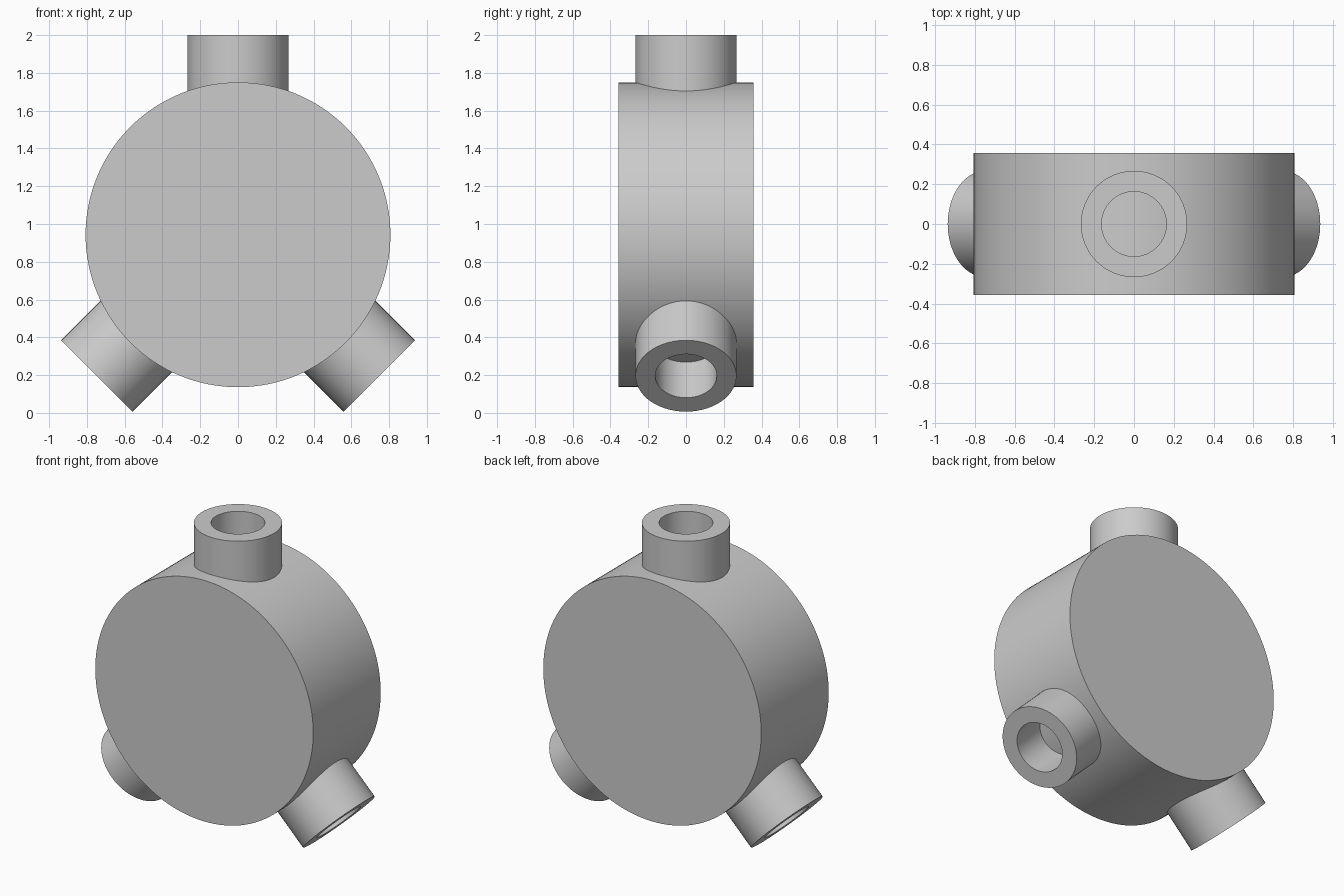
import bpy, bmesh, math
from mathutils import Matrix, Vector

cube = bpy.data.objects.get("Cube")
if cube:
    bpy.data.objects.remove(cube, do_unlink=True)

CENTRE = Vector((0, 0, 0.943))
DRUM_R, DRUM_DEPTH = 0.807, 0.714
TUBE_R, BORE_R = 0.267, 0.163
TUBE_START, TUBE_END = 0.7, 1.057   # distances from the drum axis

# Single plain material
grey = bpy.data.materials.new("plain_grey")
grey.use_nodes = True
colour = (0.6, 0.6, 0.6, 1)
grey.diffuse_color = colour
grey.node_tree.nodes["Principled BSDF"].inputs["Base Color"].default_value = colour


def finish(name, bm, matrix):
    """Turn a bmesh into a placed, smooth-shaded object."""
    bmesh.ops.recalc_face_normals(bm, faces=bm.faces)
    bm.transform(matrix)
    mesh = bpy.data.meshes.new(name)
    bm.to_mesh(mesh)
    bm.free()
    mesh.materials.append(grey)
    obj = bpy.data.objects.new(name, mesh)
    bpy.context.collection.objects.link(obj)
    bpy.ops.object.select_all(action="DESELECT")
    obj.select_set(True)
    bpy.context.view_layer.objects.active = obj
    bpy.ops.object.shade_smooth_by_angle(angle=math.radians(30))
    return obj


# Round drum body lying along y
bm = bmesh.new()
bmesh.ops.create_cone(bm, cap_ends=True, segments=128, radius1=DRUM_R,
                      radius2=DRUM_R, depth=DRUM_DEPTH)
finish("drum_body", bm, Matrix.Translation(CENTRE) @ Matrix.Rotation(math.pi / 2, 4, "X"))


def add_tube(name, angle):
    """Hollow port, spun from a rectangular wall section, radiating from the drum."""
    bm = bmesh.new()
    section = [(BORE_R, TUBE_START), (TUBE_R, TUBE_START), (TUBE_R, TUBE_END), (BORE_R, TUBE_END)]
    verts = [bm.verts.new((r, 0, z)) for r, z in section]
    edges = [bm.edges.new((verts[i], verts[(i + 1) % 4])) for i in range(4)]
    bmesh.ops.spin(bm, geom=verts + edges, cent=(0, 0, 0), axis=(0, 0, 1),
                   angle=math.tau, steps=72, use_merge=True)
    bmesh.ops.remove_doubles(bm, verts=bm.verts, dist=0.0001)
    finish(name, bm, Matrix.Translation(CENTRE) @ Matrix.Rotation(math.radians(angle), 4, "Y"))


# Ports: one straight up, two angled down to the sides
for name, angle in (("top_port", 0), ("left_port", 135), ("right_port", -135)):
    add_tube(name, angle)
